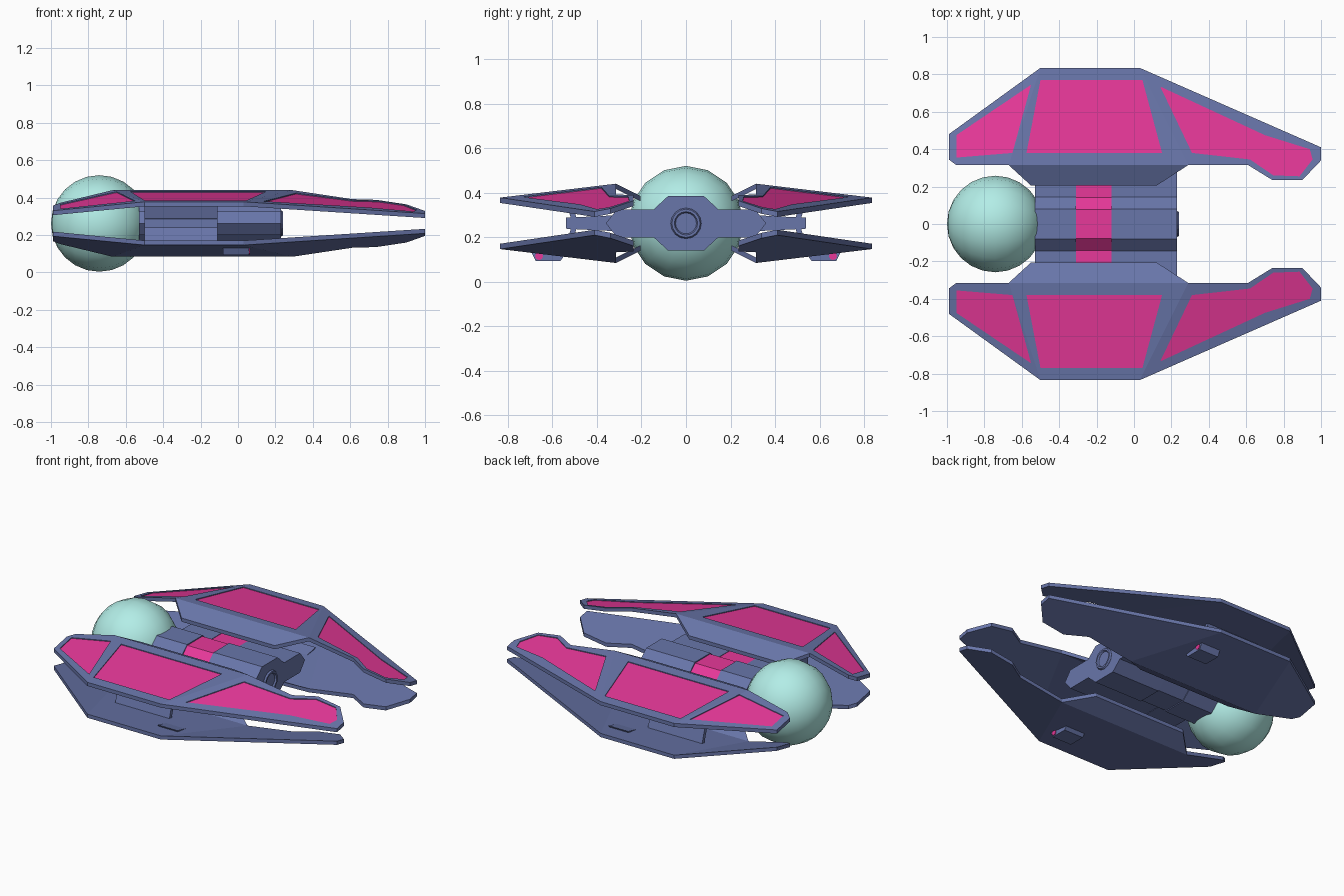
import bpy, bmesh, math

if "Cube" in bpy.data.objects:
    bpy.data.objects.remove(bpy.data.objects["Cube"])

ZC = 0.262  # mirror height between upper and lower wings


def material(name, rgb):
    m = bpy.data.materials.new(name)
    m.diffuse_color = (*rgb, 1)
    m.use_nodes = True
    m.node_tree.nodes["Principled BSDF"].inputs["Base Color"].default_value = m.diffuse_color
    return m


BLUE = material("blue_hull", (0.14, 0.18, 0.40))
PINK = material("pink_panel", (0.80, 0.04, 0.32))
MINT = material("pale_mint", (0.45, 0.85, 0.80))


def solid(name, verts, faces, vec, mat):
    """Closed solid: a sheet of faces extruded along vec."""
    bm = bmesh.new()
    vs = [bm.verts.new(v) for v in verts]
    fs = [bm.faces.new([vs[i] for i in f]) for f in faces]
    ret = bmesh.ops.extrude_face_region(bm, geom=fs, use_keep_orig=True)
    moved = [g for g in ret["geom"] if isinstance(g, bmesh.types.BMVert)]
    bmesh.ops.translate(bm, vec=vec, verts=moved)
    bmesh.ops.recalc_face_normals(bm, faces=bm.faces)
    me = bpy.data.meshes.new(name)
    bm.to_mesh(me)
    bm.free()
    ob = bpy.data.objects.new(name, me)
    bpy.context.collection.objects.link(ob)
    me.materials.append(mat)
    return ob


def prism_x(name, profile, x0, x1, mat, sy=1, sz=1):
    """Extrude a (y, z) profile from x0 to x1, optionally mirrored."""
    verts = [(x0, sy * y, ZC + sz * (z - ZC)) for y, z in profile]
    return solid(name, verts, [range(len(verts))], (x1 - x0, 0, 0), mat)


def wing_z(x, y):
    """Upper wing surface: three planes, or the sloping inner tab."""
    if y < 0.315 and x < 0.3:
        return 0.44 - 0.5 * (0.315 - y)
    d = y - 0.315
    return min(0.44 - 0.12 * d,
               0.44 - 0.15 * (x - 0.29) - 0.195 * d,
               0.44 + 0.241 * (x + 0.67) - 0.199 * d)


WING = [(-0.67, 0.315), (-0.5, 0.835), (0.03, 0.835), (0.29, 0.315),     # middle
        (-0.99, 0.48), (-0.99, 0.345), (-0.95, 0.315),                   # rear tip
        (1.0, 0.41), (1.0, 0.34), (0.9, 0.235), (0.74, 0.235), (0.61, 0.315),
        (0.12, 0.205), (-0.55, 0.205)]                                   # inner tab
WING_FACES = [(0, 1, 2, 3), (0, 6, 5, 4, 1), (3, 2, 7, 8, 9, 10, 11), (0, 3, 12, 13)]
PANELS = {
    "rear": [(-0.95, 0.475), (-0.55, 0.745), (-0.65, 0.38), (-0.95, 0.355)],
    "middle": [(-0.5, 0.77), (0.045, 0.77), (0.15, 0.38), (-0.575, 0.38)],
    "front": [(0.14, 0.735), (0.7, 0.475), (0.94, 0.40), (0.955, 0.345),
              (0.885, 0.255), (0.745, 0.26), (0.62, 0.345), (0.31, 0.38)],
}


def wing(side, sy, sz):
    name = ("upper" if sz > 0 else "lower") + "_wing_" + side
    verts = [(x, sy * y, ZC + sz * (wing_z(x, y) - ZC)) for x, y in WING]
    ob = solid(name, verts, WING_FACES, (0, 0, -0.024 * sz), BLUE)
    if sz < 0:
        return
    # recessed coloured panels on the upper wings
    for part, outline in PANELS.items():
        floor = [(x, sy * y, wing_z(x, y) - 0.006) for x, y in outline]
        cutter = solid("panel_cutter", floor, [range(len(floor))], (0, 0, 0.05), PINK)
        cutter.hide_render = True
        mod = ob.modifiers.new("recess", "BOOLEAN")
        mod.operation = "DIFFERENCE"
        mod.object = cutter
        bpy.context.view_layer.objects.active = ob
        bpy.ops.object.modifier_apply(modifier=mod.name)
        bpy.data.objects.remove(cutter)
        top = [(x, y, z + 0.001) for x, y, z in floor]
        solid(f"{part}_panel_{side}", top, [range(len(top))], (0, 0, -0.004), PINK)


# central hull: stepped profile, with a recessed band
half = [(0.36, ZC), (0.31, 0.325), (0.145, 0.325), (0.08, 0.385)]
upper = half + [(-y, z) for y, z in reversed(half)]
lower = [(y, 2 * ZC - z) for y, z in upper]
full = upper + lower[-2:0:-1]


def inset(profile):
    return [(y * 0.97, ZC + (z - ZC) * 0.95) for y, z in profile]


prism_x("rear_hull", full, -0.53, -0.31, BLUE)
prism_x("front_hull", full, -0.12, 0.23, BLUE)
prism_x("band_upper", inset(upper), -0.31, -0.12, PINK)
prism_x("band_lower", inset(lower), -0.31, -0.12, BLUE)

# nose ring
bpy.ops.mesh.primitive_torus_add(location=(0.232, 0, ZC), rotation=(0, math.pi / 2, 0),
                                 major_segments=16, minor_segments=6,
                                 major_radius=0.058, minor_radius=0.011)
ring = bpy.context.object
ring.name = "nose_ring"
ring.data.materials.append(BLUE)

# rear sphere
bpy.ops.mesh.primitive_uv_sphere_add(segments=16, ring_count=12, radius=0.258,
                                     location=(-0.742, 0, ZC),
                                     rotation=(0, math.pi / 2, 0))
sphere = bpy.context.object
sphere.name = "rear_sphere"
sphere.data.materials.append(MINT)
bpy.ops.object.shade_smooth()

MOUNT = [(0.28, 0.225), (0.28, 0.30), (0.54, 0.287), (0.54, 0.238)]
BRACE = [(0.49, 0.28), (0.515, 0.28), (0.55, 0.392), (0.525, 0.392)]
POD = [(0.54, 0.125), (0.71, 0.165), (0.675, 0.092), (0.565, 0.092)]

for side, sy in (("left", 1), ("right", -1)):
    for sz in (1, -1):
        wing(side, sy, sz)
        prism_x(f"wing_brace_{side}", BRACE, -0.5, -0.11, BLUE, sy, sz)
    prism_x(f"wing_mount_{side}", MOUNT, -0.5, -0.11, BLUE, sy)
    # small pod under the lower wing, with a coloured lens
    prism_x(f"under_pod_{side}", POD, -0.08, 0.06, BLUE, sy)
    bpy.ops.mesh.primitive_cylinder_add(vertices=8, radius=0.018, depth=0.01,
                                        location=(0.06, sy * 0.66, 0.115),
                                        rotation=(0, math.pi / 2, 0))
    lens = bpy.context.object
    lens.name = f"pod_lens_{side}"
    lens.data.materials.append(PINK)
